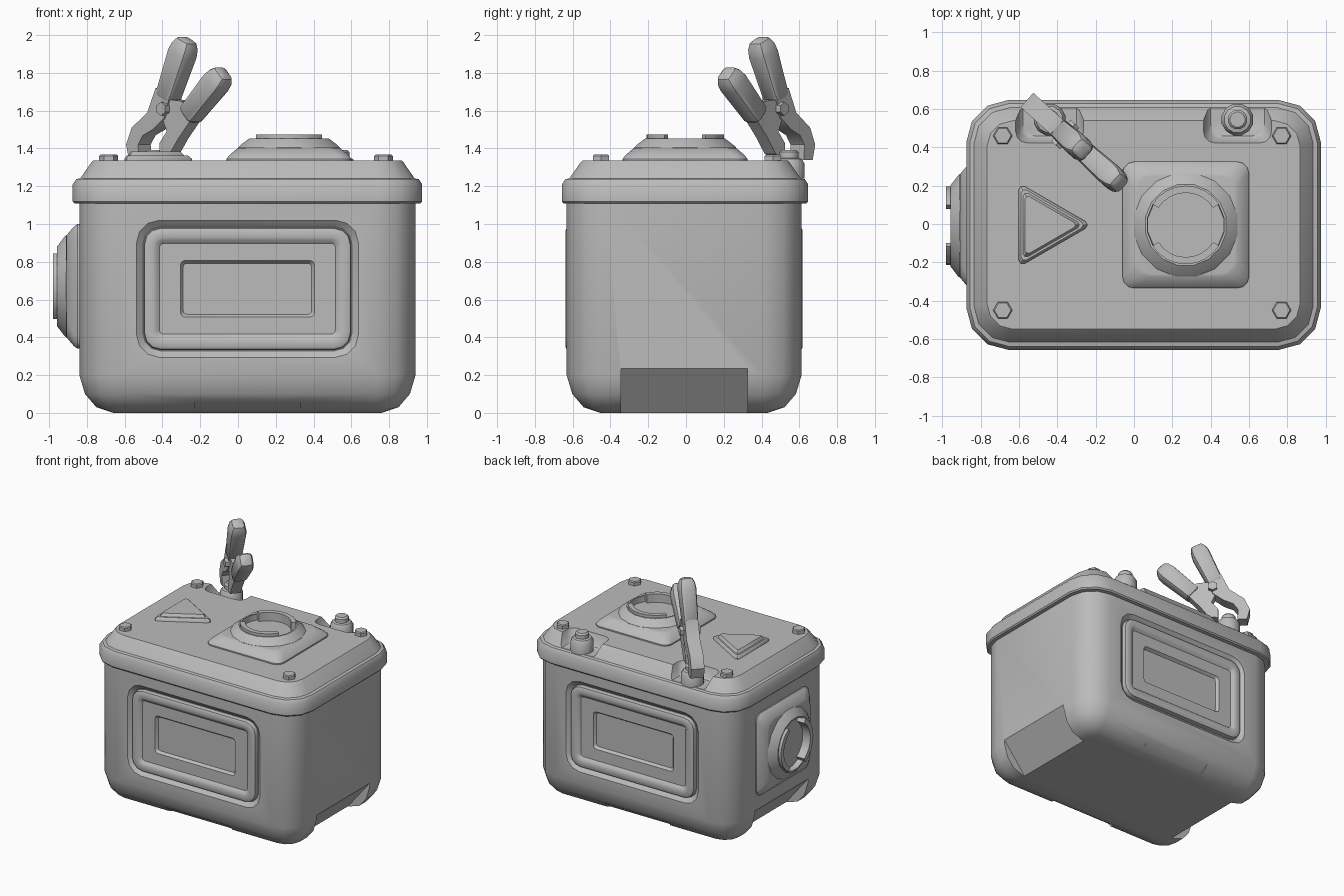
import bpy, bmesh, math
from mathutils import Matrix, Vector

old = bpy.data.objects.get("Cube")
if old:
    bpy.data.objects.remove(old, do_unlink=True)

GREY = 0.5
mat = bpy.data.materials.new("plain_grey")
mat.use_nodes = True
mat.diffuse_color = (GREY, GREY, GREY, 1)
mat.node_tree.nodes["Principled BSDF"].inputs["Base Color"].default_value = (GREY, GREY, GREY, 1)

CX, CY = 0.05, -0.01
T = Matrix.Translation


def R(deg, axis):
    return Matrix.Rotation(math.radians(deg), 4, axis)


def loft(name, loops, matrix=Matrix()):
    """Skin equal-sized point loops and cap both ends."""
    bm = bmesh.new()
    rows = [[bm.verts.new(matrix @ Vector(p)) for p in loop] for loop in loops]
    n = len(rows[0])
    for a, b in zip(rows, rows[1:]):
        for i in range(n):
            j = (i + 1) % n
            bm.faces.new((a[i], a[j], b[j], b[i]))
    bm.faces.new(rows[0][::-1])
    bm.faces.new(rows[-1])
    bmesh.ops.recalc_face_normals(bm, faces=bm.faces)
    mesh = bpy.data.meshes.new(name)
    bm.to_mesh(mesh)
    bm.free()
    mesh.materials.append(mat)
    obj = bpy.data.objects.new(name, mesh)
    bpy.context.collection.objects.link(obj)
    return obj


def rounded(hx, hy, r, z, seg=3):
    """Rounded rectangle loop."""
    pts = []
    for k, (sx, sy) in enumerate(((1, 1), (-1, 1), (-1, -1), (1, -1))):
        for s in range(seg + 1):
            a = math.radians(90 * (k + s / seg))
            pts.append((sx * (hx - r) + r * math.cos(a), sy * (hy - r) + r * math.sin(a), z))
    return pts


def circle(r, z, n=12):
    return [(r * math.cos(math.tau * (i + .5) / n), r * math.sin(math.tau * (i + .5) / n), z) for i in range(n)]


def prism(name, pts, lo, hi, matrix=Matrix()):
    return loft(name, [[(x, y, z) for x, y in pts] for z in (lo, hi)], matrix)


def cut(target, cutter):
    cutter.hide_render = True
    mod = target.modifiers.new("cut", 'BOOLEAN')
    mod.operation, mod.solver, mod.object = 'DIFFERENCE', 'EXACT', cutter
    bpy.context.view_layer.objects.active = target
    bpy.ops.object.modifier_apply(modifier=mod.name)
    bpy.data.objects.remove(cutter, do_unlink=True)


# Case body with a rounded underside
body = loft("case_body", [rounded(0.89 - i, 0.622 - i, 0.2 - i * 0.9, z) for i, z in
                          ((0.18, 0), (0.09, 0.03), (0.03, 0.1), (0, 0.2), (0, 1.15))], T((CX, CY, 0)))

# Slanted cuts under the ends, front and back
STAND = R(90, 'X')
end_cut = [(0.895, 0.24), (0.619, -0.1), (1.1, -0.1), (1.1, 0.24)]
edge_cut = [(0.58, 0.08), (0.3325, -0.1), (0.8, -0.1), (0.8, 0.08)]
for turn in (0, 180):
    cut(body, prism("end_cutter", end_cut, -0.335, 0.335, T((CX, CY, 0)) @ R(turn, 'Z') @ STAND))
    cut(body, prism("edge_cutter", edge_cut, -0.28, 0.28, T((CX, CY, 0)) @ R(turn + 90, 'Z') @ STAND))

# Framed panels on the front and back
PW, PH = 0.5875, 0.3625
frame = [(0, -0.06), (0, 0), (0.034, -0.03), (0.038, -0.03), (0.043, 0.0), (0.055, 0.006),
         (0.09, 0.006), (0.105, 0.0), (0.122, -0.015)]
for name, turn in (("front_panel", 0), ("back_panel", 180)):
    m = T((CX, CY, 0.657)) @ R(turn, 'Z') @ T((0, -0.622, 0)) @ STAND
    cut(body, prism("panel_cutter", [p[:2] for p in rounded(PW, PH, 0.12, 0)], -0.06, 0.1, m))
    loops = [rounded(PW - i, PH - i, 0.12 - i * 0.8, d) for i, d in frame]
    loops += [rounded(0.355, 0.15, 0.025, -0.015), rounded(0.34, 0.135, 0.02, -0.036)]
    loft(name, loops, m)

# Lid with stepped rim and sloped shoulder
lid = loft("lid", [rounded(0.925 - i, 0.652 - i, 0.22 - i * 0.8, z) for i, z in
                   ((0.03, 1.108), (0.008, 1.11), (0, 1.12), (0, 1.21), (0.018, 1.237), (0.04, 1.242),
                    (0.098, 1.325), (0.108, 1.335))], T((CX, CY + 0.005, 0)))

# Terminal pockets and posts
for side in (-1, 1):
    x = CX + side * 0.49
    cut(lid, loft("pocket_cutter", [rounded(w, 0.24 + w - 0.16, 0.06, z) for w, z in
                                    ((0.14, 1.245), (0.155, 1.26), (0.185, 1.36))], T((x, 0.68, 0))))
    loft("terminal_post", [circle(r, z) for r, z in
                           ((0.085, 1.24), (0.085, 1.32), (0.07, 1.345), (0.052, 1.35), (0.052, 1.38), (0.04, 1.392))],
         T((x, 0.545, 0)))

# Lid bolts
for x in (-0.685, 0.77):
    for y in (-0.45, 0.46):
        loft("lid_bolt", [circle(r, z, 6) for r, z in ((0.05, 1.32), (0.05, 1.36), (0.043, 1.367))],
             T((x, y, 0)) @ R(30, 'Z'))


# Socket: square plinth, round collar, two curved lugs
def socket(name, m):
    loft(name + "_plinth", [rounded(h, h, r, z) for h, r, z in
                            ((0.33, 0.06, -0.02), (0.33, 0.06, 0.01), (0.315, 0.06, 0.03),
                             (0.27, 0.08, 0.068), (0.255, 0.08, 0.07))], m)
    loft(name + "_collar", [circle(r, z, 16) for r, z in
                            ((0.275, 0.03), (0.275, 0.07), (0.262, 0.083), (0.215, 0.118), (0.203, 0.118), (0.2, 0.072))], m)
    for turn in (0, 180):
        arc = [math.radians(32 + turn + 116 * i / 8) for i in range(9)]
        pts = [(0.205 * math.cos(a), 0.205 * math.sin(a)) for a in arc]
        pts += [(0.168 * math.cos(a), 0.168 * math.sin(a)) for a in reversed(arc)]
        prism(name + "_lug", pts, 0.06, 0.14, m)


socket("top_socket", T((0.27, -0.005, 1.335)))
socket("side_socket", T((-0.84, -0.01, 0.67)) @ R(-90, 'Y'))

# Raised warning triangle
def triangle(size, r, z):
    return [(size * math.cos(a) + r * math.cos(a + d), size * math.sin(a) + r * math.sin(a + d), z)
            for a in (0, math.tau / 3, math.tau * 2 / 3) for d in (-1, 0, 1)]


loft("warning_triangle", [triangle(*p) for p in
                          ((0.21, 0.022, 1.32), (0.21, 0.022, 1.345), (0.19, 0.02, 1.362),
                           (0.172, 0.018, 1.362), (0.155, 0.015, 1.385))], T((-0.475, -0.005, 0)))

# Spring clamp: local x runs along the jaws, local y is up
clamp = T((-0.44, 0.54, 0)) @ R(-42, 'Z') @ STAND
prism("clamp_arm_outer", [(0.05, 1.72), (-0.01, 1.59), (-0.12, 1.51), (-0.16, 1.42), (-0.14, 1.34), (-0.07, 1.34),
                          (-0.075, 1.42), (-0.04, 1.47), (0.03, 1.5), (0.11, 1.56), (0.15, 1.68)], -0.05, 0.05, clamp)
prism("clamp_arm_inner", [(0.23, 1.65), (0.13, 1.66), (0.07, 1.6), (0.12, 1.49), (0.07, 1.43), (0.07, 1.36),
                          (0.14, 1.37), (0.2, 1.45), (0.3, 1.56)], -0.04, 0.04, clamp)
loft("clamp_pivot", [circle(0.036, z, 6) for z in (-0.075, 0.075)], clamp @ T((0.11, 1.61, 0)))
for name, x, z, lean, length in (("clamp_grip_outer", 0.09, 1.665, 24, 0.345), ("clamp_grip_inner", 0.25, 1.575, 47, 0.335)):
    m = clamp @ T((x, z, 0)) @ R(-lean, 'Z') @ R(-90, 'X')
    loft(name, [rounded(w, w * 0.95, w * 0.45, length * t, 2) for w, t in
                ((0.05, 0), (0.058, 0.03), (0.066, 0.75), (0.06, 0.88), (0.045, 0.97), (0.025, 1))], m)

# Smooth rounded parts, keep hard edges
bpy.ops.object.select_all(action='DESELECT')
for obj in bpy.context.collection.objects:
    if obj.type == 'MESH':
        obj.select_set(True)
        bpy.context.view_layer.objects.active = obj
bpy.ops.object.shade_smooth_by_angle(angle=math.radians(36))
